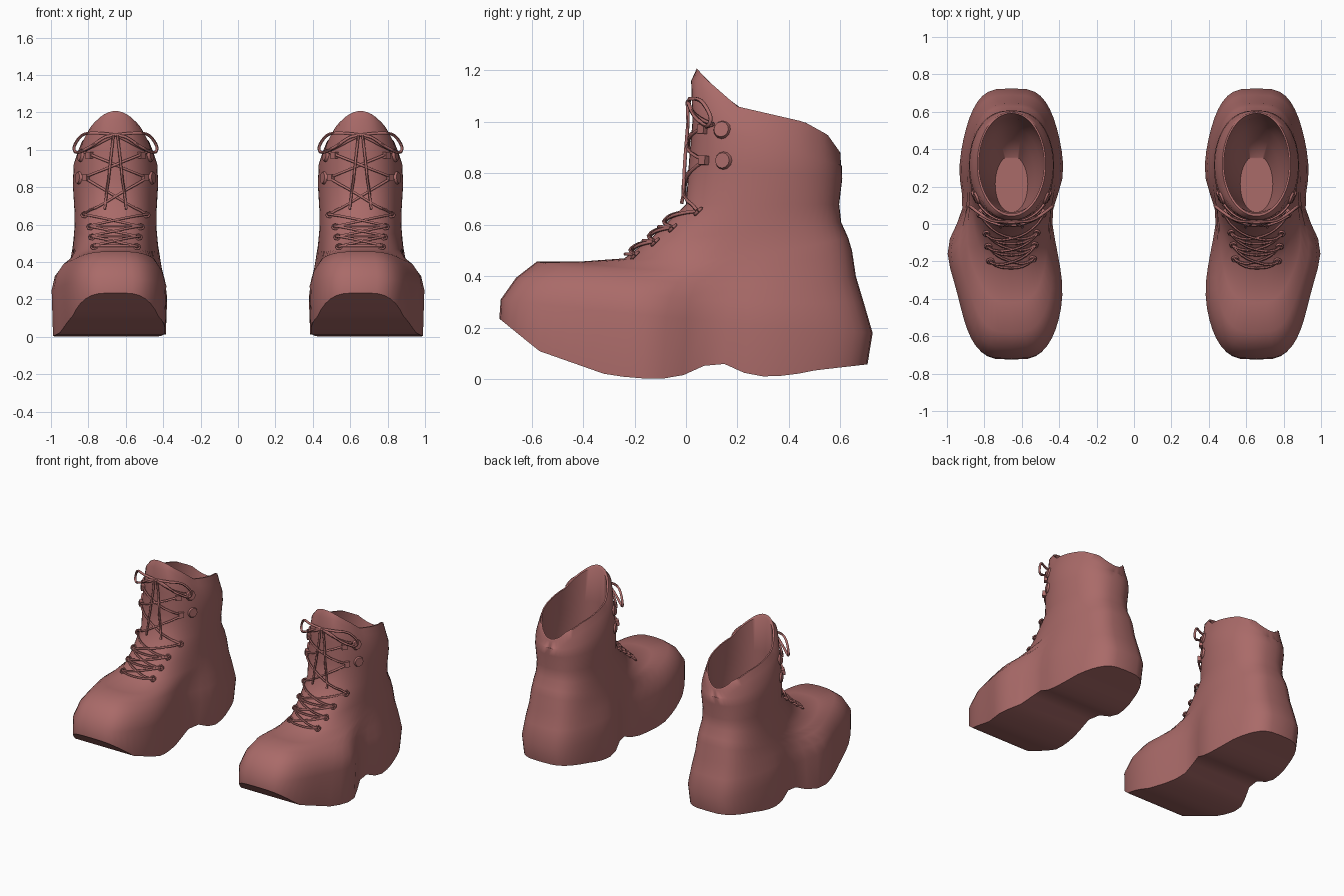
import bpy, bmesh, math
from mathutils import Vector
from mathutils.bvhtree import BVHTree

if "Cube" in bpy.data.objects:
    bpy.data.objects.remove(bpy.data.objects["Cube"])

CX = 0.655      # centre line of the right boot
N = 56          # points around each ring

leather = bpy.data.materials.new("dusty_red_leather")
leather.diffuse_color = (0.40, 0.145, 0.14, 1)
leather.use_nodes = True
leather.node_tree.nodes["Principled BSDF"].inputs["Base Color"].default_value = leather.diffuse_color


def table(pts, v):
    """Linear lookup in a list of (key, value) pairs."""
    if v <= pts[0][0]:
        return pts[0][1]
    for (a, p), (b, q) in zip(pts, pts[1:]):
        if v <= b:
            return p + (q - p) * (v - a) / (b - a)
    return pts[-1][1]


def finish(name, mesh, angle=40):
    """Make the object, shade it and mirror it into a pair."""
    ob = bpy.data.objects.new(name, mesh)
    bpy.context.collection.objects.link(ob)
    mesh.materials.clear()
    mesh.materials.append(leather)
    bpy.ops.object.select_all(action='DESELECT')
    ob.select_set(True)
    bpy.context.view_layer.objects.active = ob
    bpy.ops.object.shade_smooth_by_angle(angle=math.radians(angle))
    m = ob.modifiers.new("pair", 'MIRROR')
    m.use_mirror_merge = False
    return ob


# Heights along the sole and along the sloping collar
SOLE = [(-0.73, 0.24), (-0.57, 0.11), (-0.3, 0.015), (-0.12, 0.0), (-0.02, 0.01),
        (0.04, 0.05), (0.15, 0.06), (0.26, 0.01), (0.4, 0.015), (0.5, 0.035), (0.72, 0.06)]
RIM = [(0.04, 1.21), (0.08, 1.165), (0.2, 1.06), (0.46, 1.0), (0.55, 0.95), (0.6, 0.88)]
UNDER_RIM = [(y, z - 0.05) for y, z in RIM]

# Foot rings: front y, front z, back y, back z, front and back half width,
# roundness, waist amount, side sag
FOOT = [
    (-0.725, 0.24, 0.705, 0.06, 0.303, 0.287, 0.57, 1.0, 0),
    (-0.72, 0.31, 0.725, 0.18, 0.312, 0.292, 0.57, 1.0, 0.01),
    (-0.66, 0.395, 0.69, 0.30, 0.293, 0.284, 0.58, 0.95, 0.035),
    (-0.58, 0.457, 0.66, 0.40, 0.25, 0.272, 0.6, 0.7, 0.055),
    (-0.42, 0.457, 0.645, 0.50, 0.22, 0.262, 0.65, 0.4, 0.055),
    (-0.24, 0.47, 0.63, 0.55, 0.205, 0.25, 0.7, 0.15, 0.03),
    (-0.14, 0.545, 0.603, 0.61, 0.205, 0.235, 0.75, 0.05, 0.01),
]
# Shaft rings: front y, front z, back y, back z, half width, roundness
SHAFT = [
    (0.0, 0.68, 0.595, 0.68, 0.22, 0.8),
    (0.012, 0.85, 0.607, 0.78, 0.228, 0.82),
    (0.025, 1.0, 0.605, 0.83, 0.224, 0.85),
]

bm = bmesh.new()
rings = []


def add_ring(yf, zf, yb, zb, wf, wb, p, k=0, sag=0, heights=None):
    ring = []
    for i in range(N):
        a = 2 * math.pi * i / N
        s = (1 - math.cos(a)) / 2
        y = yf + (yb - yf) * s
        z = table(heights, y) if heights else zf + (zb - zf) * s
        z -= sag * math.sin(a) ** 2
        w = (wf + (wb - wf) * s) * abs(math.sin(a)) ** p
        w *= 1 - 0.19 * k * math.exp(-((y - 0.07) / 0.15) ** 2)
        c = CX + 0.05 * k * math.exp(-((y + 0.11) / 0.2) ** 2)
        ring.append(bm.verts.new((c + math.copysign(w, math.sin(a)), y, z)))
    rings.append(ring)


for n, row in enumerate(FOOT):
    add_ring(*row, heights=SOLE if n == 0 else None)
for yf, zf, yb, zb, w, p in SHAFT:
    add_ring(yf, zf, yb, zb, w, w, p)
# collar edge and inner lip
add_ring(0.02, 0, 0.602, 0, 0.202, 0.202, 0.92, heights=UNDER_RIM)
add_ring(0.042, 0, 0.6, 0, 0.183, 0.183, 1.0, heights=RIM)
add_ring(0.055, 0, 0.592, 0, 0.174, 0.174, 1.0, heights=RIM)
# lining tapering down to the insole
for n in range(5):
    t = n / 4
    w = 0.177 - 0.09 * t * t
    add_ring(0.063, 0.95 - 0.55 * t, 0.565 - 0.2 * t * t, 0.78 - 0.38 * t, w, w, 0.92)

for r, q in zip(rings, rings[1:]):
    for i in range(N):
        j = (i + 1) % N
        bm.faces.new((r[i], r[j], q[j], q[i]))
# sole and insole bridged straight across
for r in (rings[0], rings[-1]):
    for i in range(N // 2):
        f = [r[i], r[i + 1], r[(N - i - 1) % N], r[(N - i) % N]]
        bm.faces.new(list(dict.fromkeys(f)))
bmesh.ops.recalc_face_normals(bm, faces=bm.faces)
surface = BVHTree.FromBMesh(bm)
mesh = bpy.data.meshes.new("boot")
bm.to_mesh(mesh)
bm.free()
finish("boot", mesh, 50)


def on_front(x, z, lift=0.01):
    """Point just in front of the boot at an offset x and a height z."""
    hit, normal, _, _ = surface.ray_cast(Vector((CX + x, -2, z)), Vector((0, 1, 0)))
    return hit + normal * lift if hit else Vector((CX + x, 0.05, z))


def strand(a, b, steps=8, lift=0.011):
    """Lace run that follows the boot between two front points."""
    return [on_front(a[0] + (b[0] - a[0]) * t / steps,
                     a[1] + (b[1] - a[1]) * t / steps, lift) for t in range(steps + 1)]


def tubes(name, paths, radius):
    cu = bpy.data.curves.new(name, 'CURVE')
    cu.dimensions = '3D'
    cu.bevel_depth = radius
    cu.bevel_resolution = 1
    cu.use_fill_caps = True
    for path in paths:
        sp = cu.splines.new('POLY')
        sp.points.add(len(path) - 1)
        for pt, co in zip(sp.points, path):
            pt.co = (*co, 1)
    tmp = bpy.data.objects.new(name + "_path", cu)
    bpy.context.collection.objects.link(tmp)
    dg = bpy.context.evaluated_depsgraph_get()
    me = bpy.data.meshes.new_from_object(tmp.evaluated_get(dg))
    bpy.data.objects.remove(tmp)
    finish(name, me, 60)


def smooth_path(pts, steps=5):
    """Catmull-Rom path through offsets from the boot centre line."""
    v = [Vector((CX + x, y, z)) for x, y, z in pts]
    v = [v[0]] + v + [v[-1]]
    out = []
    for a, b, c, d in zip(v, v[1:], v[2:], v[3:]):
        for t in (n / steps for n in range(steps)):
            out.append(0.5 * (2 * b + (c - a) * t + (2 * a - 5 * b + 4 * c - d) * t * t
                              + (3 * b - a - 3 * c + d) * t ** 3))
    return out + [v[-1]]


# Laces: bars and diagonals over the instep, crosses up the shaft
EYES = [(0.11, 0.478), (0.12, 0.53), (0.13, 0.585), (0.16, 0.65)]
HOOKS = [(0.16, 0.85), (0.165, 0.99)]
laces = [strand((-x, z), (x, z)) for x, z in EYES[:3]]
for side in (-1, 1):
    chain = EYES + HOOKS
    for (x0, z0), (x1, z1) in zip(chain, chain[1:]):
        laces.append(strand((side * x0, z0), (-side * x1, z1), 10, 0.012 + 0.003 * side))
    laces.append(strand((side * 0.165, 0.99), (0, 1.08)))
    # hanging ends
    laces.append(strand((side * 0.01, 1.08), (side * 0.055, 0.67), 10, 0.018))
tubes("laces", laces, 0.007)

# Bow loops and knot
bow = [smooth_path([(0, 0.012, 1.08), (s * 0.1, 0.018, 1.09), (s * 0.175, 0.06, 1.08),
                    (s * 0.22, 0.095, 1.02), (s * 0.205, 0.08, 0.985),
                    (s * 0.13, 0.035, 1.02), (s * 0.06, 0.012, 1.065), (0, 0.008, 1.08)])
       for s in (-1, 1)]
bow.append([Vector((CX + dx, 0.008, 1.08)) for dx in (-0.018, 0, 0.018)])
tubes("bow", bow, 0.008)

# Eyelets: small wire rings on the instep
loops = []
for x, z in EYES:
    for c in (on_front(-x, z, 0.006), on_front(x, z, 0.006)):
        turns = [t * math.pi / 4 for t in range(9)]
        loops.append([c + Vector((0.018 * math.cos(t), 0.012 * math.sin(t), 0.012 * math.sin(t)))
                      for t in turns])
tubes("eyelets", loops, 0.006)

# Lace hooks: rounded plates on the shaft sides with a small block in front
bm = bmesh.new()
for z, y in ((0.85, 0.145), (0.97, 0.14)):
    for s in (-1, 1):
        plate = bmesh.ops.create_cone(bm, cap_ends=True, segments=12, radius1=0.036,
                                      radius2=0.03, depth=0.014)["verts"]
        block = bmesh.ops.create_cube(bm, size=0.035)["verts"]
        for verts, py in ((plate, y), (block, y - 0.07)):
            hit, nrm, _, _ = surface.ray_cast(Vector((CX + s, py, z)), Vector((-s, 0, 0)))
            turn = nrm.to_track_quat('Z', 'Y').to_matrix().to_4x4()
            bmesh.ops.transform(bm, matrix=turn, verts=verts)
            bmesh.ops.translate(bm, vec=hit + nrm * 0.004, verts=verts)
mesh = bpy.data.meshes.new("lace_hooks")
bm.to_mesh(mesh)
bm.free()
finish("lace_hooks", mesh)
